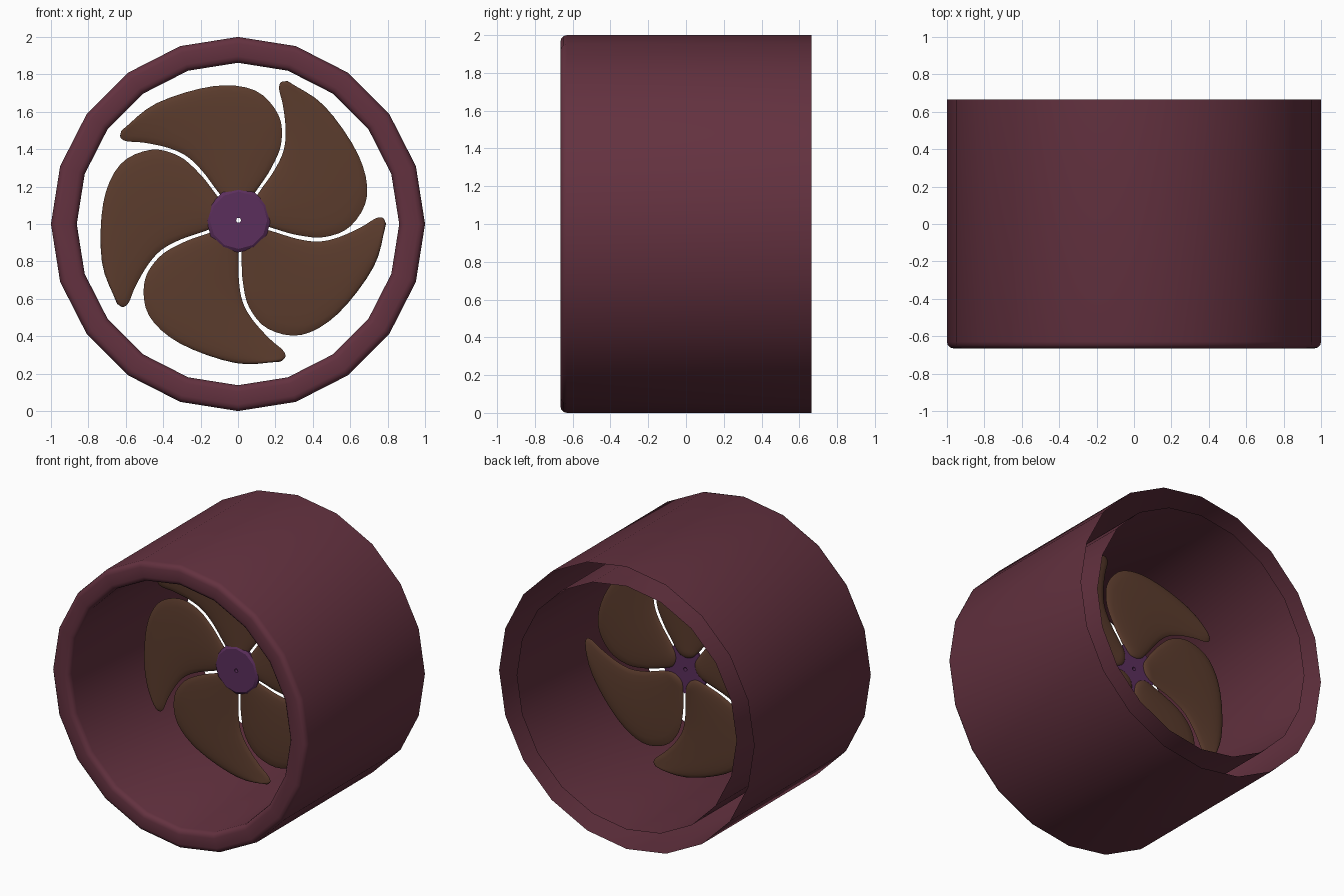
import bpy
import bmesh
from math import sin, cos, pi, radians, sqrt
from mathutils import Vector, Matrix

cube = bpy.data.objects.get("Cube")
if cube:
    bpy.data.objects.remove(cube, do_unlink=True)


def material(name, colour):
    mat = bpy.data.materials.new(name)
    mat.use_nodes = True
    mat.diffuse_color = (*colour, 1)
    bsdf = next(n for n in mat.node_tree.nodes if n.type == 'BSDF_PRINCIPLED')
    bsdf.inputs["Base Color"].default_value = (*colour, 1)
    return mat


maroon = material("dark maroon", (0.125, 0.031, 0.050))
brown = material("brown", (0.105, 0.045, 0.026))
purple = material("purple", (0.105, 0.028, 0.108))
FAN_CENTRE = Vector((0.003, 0, 1.02))


def finish(name, bm, mat, angle):
    bmesh.ops.recalc_face_normals(bm, faces=bm.faces)
    mesh = bpy.data.meshes.new(name)
    bm.to_mesh(mesh)
    bm.free()
    mesh.materials.append(mat)
    obj = bpy.data.objects.new(name, mesh)
    bpy.context.collection.objects.link(obj)
    bpy.ops.object.select_all(action='DESELECT')
    obj.select_set(True)
    bpy.context.view_layer.objects.active = obj
    bpy.ops.object.shade_smooth_by_angle(angle=radians(angle))
    return obj


def lathe(name, profile, sides, centre, mat, angle, closed):
    """Turn a (radius, y) profile round the y axis."""
    bm = bmesh.new()
    rings = []
    for r, y in profile:
        rings.append([bm.verts.new(centre + Vector((r * cos(2 * pi * i / sides), y,
                                                    r * sin(2 * pi * i / sides))))
                      for i in range(sides)])
    pairs = list(zip(rings, rings[1:]))
    if closed:
        pairs.append((rings[-1], rings[0]))
    for a, b in pairs:
        for i in range(sides):
            j = (i + 1) % sides
            bm.faces.new((a[i], a[j], b[j], b[i]))
    return finish(name, bm, mat, angle)


# Duct: double wall, rounded front lip, open gap between the walls at the back
OUTER, INNER, FRONT, BACK, ROUND = 1.0, 0.862, -0.665, 0.665, 0.035
arc = [radians(a) for a in (0, 30, 60, 90)]
lip = [(OUTER - ROUND * (1 - cos(a)), FRONT + ROUND * (1 - sin(a))) for a in arc]
lip += [(INNER + ROUND * (1 - cos(a)), FRONT + ROUND * (1 - sin(a))) for a in reversed(arc)]
lathe("duct", [(OUTER, BACK)] + lip + [(INNER, BACK)], 20, Vector((0, 0, 1)), maroon, 60, False)

# Hub: thin bevelled disc with a pin hole
lathe("hub", [(0.013, -0.025), (0.153, -0.025), (0.172, -0.012), (0.172, 0.004), (0.013, 0.004)],
      12, FAN_CENTRE, purple, 25, True)


def smooth_path(points, steps):
    """Catmull-Rom curve through the points."""
    p = [Vector(q) for q in points]
    p = [2 * p[0] - p[1]] + p + [2 * p[-1] - p[-2]]
    path = []
    for a, b, c, d in zip(p, p[1:], p[2:], p[3:]):
        for k in range(steps):
            t = k / steps
            path.append(0.5 * (2 * b + (c - a) * t + (2 * a - 5 * b + 4 * c - d) * t ** 2
                               + (3 * b - a - 3 * c + d) * t ** 3))
    return path + [p[-2]]


# Blade outline: hollow edge and full edge, both from root to tip
hollow = smooth_path([(0.07, 0.045), (0.08, 0.10), (0.12, 0.165), (0.19, 0.265), (0.24, 0.37),
                      (0.252, 0.48), (0.238, 0.61), (0.217, 0.70), (0.227, 0.738), (0.262, 0.744)], 4)
full = smooth_path([(0.07, 0.045), (0.105, -0.012), (0.205, -0.049), (0.32, -0.08), (0.46, -0.09),
                    (0.60, -0.03), (0.687, 0.13), (0.64, 0.35), (0.46, 0.61), (0.262, 0.744)], 4)
ACROSS, HALF = 10, 0.018


def blade(name, turn):
    bm = bmesh.new()
    spin = Matrix.Rotation(turn, 4, 'Y')
    for side in (-1, 1):
        rows = []
        for a, b in zip(hollow, full):
            width = min(1, (b - a).length / 0.15)
            row = []
            for k in range(ACROSS + 1):
                s = -cos(pi * k / ACROSS)
                q = a.lerp(b, (s + 1) / 2)
                y = side * HALF * width * sqrt(max(0, 1 - s * s))
                row.append(bm.verts.new(FAN_CENTRE + spin @ Vector((q.x, y, q.y))))
            rows.append(row)
        for r0, r1 in zip(rows, rows[1:]):
            for k in range(ACROSS):
                bm.faces.new((r0[k], r0[k + 1], r1[k + 1], r1[k]))
    bmesh.ops.remove_doubles(bm, verts=bm.verts, dist=0.0005)
    return finish(name, bm, brown, 50)


# Five blades round the hub
for i in range(5):
    blade(f"blade_{i + 1}", 2 * pi * i / 5)
